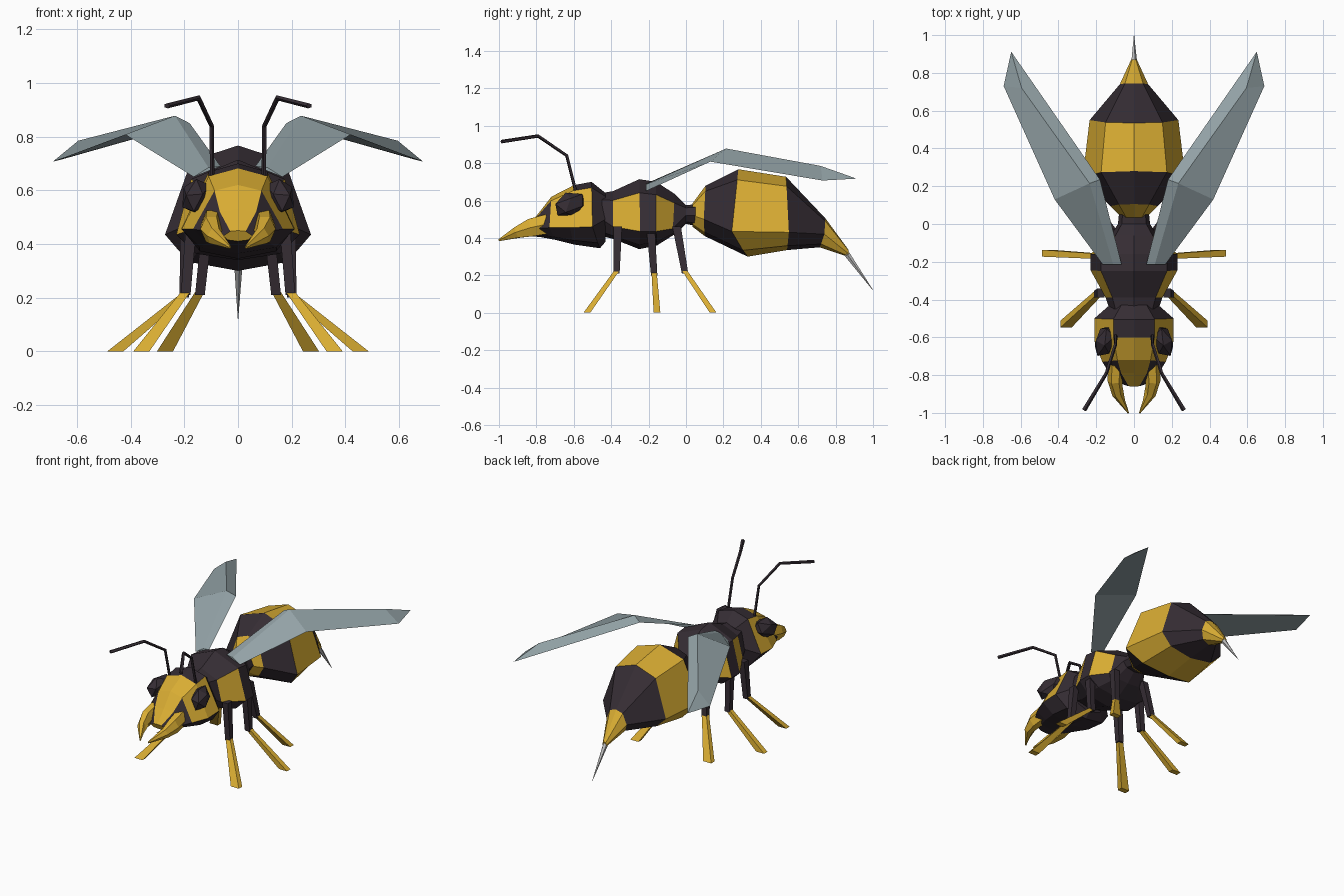
import bpy, bmesh, math
from mathutils import Vector, Matrix

if "Cube" in bpy.data.objects:
    bpy.data.objects.remove(bpy.data.objects["Cube"])


def material(name, rgb):
    m = bpy.data.materials.new(name)
    m.diffuse_color = (*rgb, 1)
    m.use_nodes = True
    m.node_tree.nodes["Principled BSDF"].inputs["Base Color"].default_value = m.diffuse_color
    return m


YELLOW = material("yellow", (0.70, 0.42, 0.033))
BLACK = material("black", (0.036, 0.026, 0.034))
GREY = material("wing grey", (0.29, 0.36, 0.38))
STEEL = material("sting grey", (0.52, 0.52, 0.52))


def finish(name, bm, mats, mirror=False):
    bmesh.ops.recalc_face_normals(bm, faces=bm.faces[:])
    me = bpy.data.meshes.new(name)
    bm.to_mesh(me)
    bm.free()
    for m in mats:
        me.materials.append(m)
    ob = bpy.data.objects.new(name, me)
    bpy.context.collection.objects.link(ob)
    if mirror:
        md = ob.modifiers.new("mirror", 'MIRROR')
        md.use_axis[0] = True
        md.use_mirror_merge = False
    return ob


def skin(rings, rule=lambda band, side: 0):
    """Bridge rings of points; rule(band, side) picks the material slot."""
    bm = bmesh.new()
    vs = [[bm.verts.new(p) for p in r] for r in rings]
    n = len(vs[0])
    for b in range(len(vs) - 1):
        for i in range(n):
            j = (i + 1) % n
            f = bm.faces.new((vs[b][i], vs[b][j], vs[b + 1][j], vs[b + 1][i]))
            f.material_index = rule(b, i)
    bm.faces.new(vs[0]).material_index = rule(0, 0)
    bm.faces.new(vs[-1]).material_index = rule(len(vs) - 2, 0)
    return bm


def body_ring(yt, ym, yb, w, top, mid, bot, a, k):
    """Eight-sided section: crown, shoulders, widest sides, hips, keel."""
    sh = (a * w, yt + (ym - yt) * k, top - (top - mid) * k)
    hip = (0.68 * w, yb + (ym - yb) * 0.3, bot + (mid - bot) * 0.25)
    right = [sh, (w, ym, mid), hip]
    return ([(0, yt, top)] + right + [(0, yb, bot)]
            + [(-x, y, z) for x, y, z in reversed(right)])


def tube(name, pts, sizes, mat, sides=4, flat=False):
    """Mirrored limb; sizes are half widths (u, v), flat keeps rings level."""
    pts = [Vector(p) for p in pts]
    rings = []
    for i, p in enumerate(pts):
        d = pts[min(i + 1, len(pts) - 1)] - pts[max(i - 1, 0)]
        if flat:
            u, v = Vector((1, 0, 0)), Vector((0, 1, 0))
        else:
            u = d.cross(Vector((0, 0, 1))).normalized()
            v = u.cross(d).normalized()
        off = math.pi / sides if flat else 0
        s = 1 / math.cos(off)
        rings.append([p + u * sizes[i][0] * s * math.cos(off + t * math.tau / sides)
                      + v * sizes[i][1] * s * math.sin(off + t * math.tau / sides)
                      for t in range(sides)])
    return finish(name, skin(rings), [mat], True)


# Abdomen: stripes change band by band
abdomen = [
    (.035, .035, .035, .065, .585, .52, .46),
    (.105, .095, .10, .125, .68, .50, .41),
    (.28, .245, .33, .272, .767, .435, .30),
    (.535, .55, .54, .235, .727, .43, .335),
    (.745, .74, .715, .075, .505, .42, .35),
    (.87, .87, .865, .015, .335, .315, .30),
]
finish("abdomen", skin([body_ring(*r, .64, .17) for r in abdomen],
                       lambda b, i: b % 2), [YELLOW, BLACK])

# Thorax: yellow panels on the upper sides only
thorax = [
    (-.45, -.45, -.45, .13, .64, .50, .41),
    (-.39, -.39, -.39, .15, .65, .46, .395),
    (-.25, -.245, -.25, .23, .714, .435, .34),
    (-.16, -.16, -.155, .23, .70, .435, .36),
    (-.06, -.07, -.06, .13, .635, .45, .42),
    (.0, .0, .0, .085, .575, .52, .475),
    (.05, .05, .05, .08, .58, .52, .465),
]
finish("thorax", skin([body_ring(*r, .76, .26) for r in thorax],
                      lambda b, i: 0 if b in (1, 3) and i in (1, 6) else 1),
       [YELLOW, BLACK])

# Head: black crown, underside and cheeks, yellow face
head = [
    (-.43, -.43, -.43, .13, .64, .50, .38),
    (-.505, -.50, -.46, .21, .70, .46, .345),
    (-.60, -.62, -.60, .21, .682, .455, .365),
    (-.72, -.73, -.70, .168, .62, .455, .39),
    (-.79, -.79, -.78, .13, .53, .45, .405),
    (-.86, -.85, -.84, .055, .45, .43, .41),
]


def head_rule(b, i):
    if b == 0 or i in (2, 3, 4, 5):
        return 1
    if i in (0, 7):
        return 1 if b == 1 else 0
    return 1 if b >= 3 else 0


finish("head", skin([body_ring(*r, .52, .13) for r in head], head_rule),
       [YELLOW, BLACK])

# Eyes
bm = bmesh.new()
bmesh.ops.create_icosphere(bm, subdivisions=1, radius=1)
bm.transform(Matrix.Translation((.155, -.62, .578)) @ Matrix.Rotation(.35, 4, 'X')
             @ Matrix.Rotation(.3, 4, 'Z') @ Matrix.Diagonal((.055, .095, .068, 1)))
finish("eyes", bm, [BLACK], True)

# Mandibles with inner teeth
tube("mandibles", [(.095, -.74, .475), (.10, -.83, .455), (.088, -.90, .43), (.03, -1.0, .388)],
     [(.042, .06), (.04, .055), (.028, .035), (.004, .006)], YELLOW, 6)
tube("mandible_teeth", [(.085, -.86, .435), (.05, -.935, .41)],
     [(.025, .03), (.003, .003)], YELLOW)

# Antennae
tube("antennae", [(.097, -.585, .63), (.098, -.637, .84), (.147, -.79, .945), (.265, -.985, .915)],
     [(.009, .009), (.009, .009), (.01, .01), (.013, .01)], BLACK, 5)

# Legs: hip, knee, foot
legs = {
    "front": ((.175, -.365, .46), (.195, -.372, .21), (.36, -.53, 0)),
    "middle": ((.195, -.19, .46), (.20, -.17, .20), (.457, -.155, 0)),
    "rear": ((.115, -.05, .46), (.142, -.005, .21), (.272, .145, 0)),
}
for name, (hip, knee, foot) in legs.items():
    tube(name + "_upper_legs", [hip, knee], [(.02, .023), (.018, .017)], BLACK, flat=True)
    low = Vector(knee) + Vector((0, 0, .012))
    tube(name + "_lower_legs", [low, foot], [(.017, .014), (.03, .018)], YELLOW, flat=True)

# Wings: ridged blades with a pointed tip
root_in, root_out, root_mid = (.065, -.215, .69), (.165, -.215, .65), (.11, -.215, .685)
mid_in, mid_out, ridge = (.18, .235, .85), (.42, .13, .808), (.235, .215, .878)
end_out, end_ridge, tip = (.69, .73, .707), (.595, .72, .785), (.65, .912, .717)
bm = bmesh.new()
v = [bm.verts.new(p) for p in (root_in, root_mid, root_out, mid_in, ridge, mid_out,
                               tip, end_ridge, end_out)]
for f in ((0, 1, 4, 3), (1, 2, 5, 4), (3, 4, 7, 6), (4, 5, 8, 7), (6, 7, 8),
          (0, 1, 2), (0, 2, 5, 3), (3, 5, 8, 6)):
    bm.faces.new([v[i] for i in f])
finish("wings", bm, [GREY], True)

# Sting
a, b = Vector((0, .845, .335)), Vector((0, 1.0, .12))
bm = bmesh.new()
bmesh.ops.create_cone(bm, cap_ends=True, segments=5, radius1=.018, radius2=.001,
                      depth=(b - a).length)
bm.transform(Matrix.Translation((a + b) / 2) @ (b - a).to_track_quat('Z', 'X').to_matrix().to_4x4())
finish("sting", bm, [STEEL])
